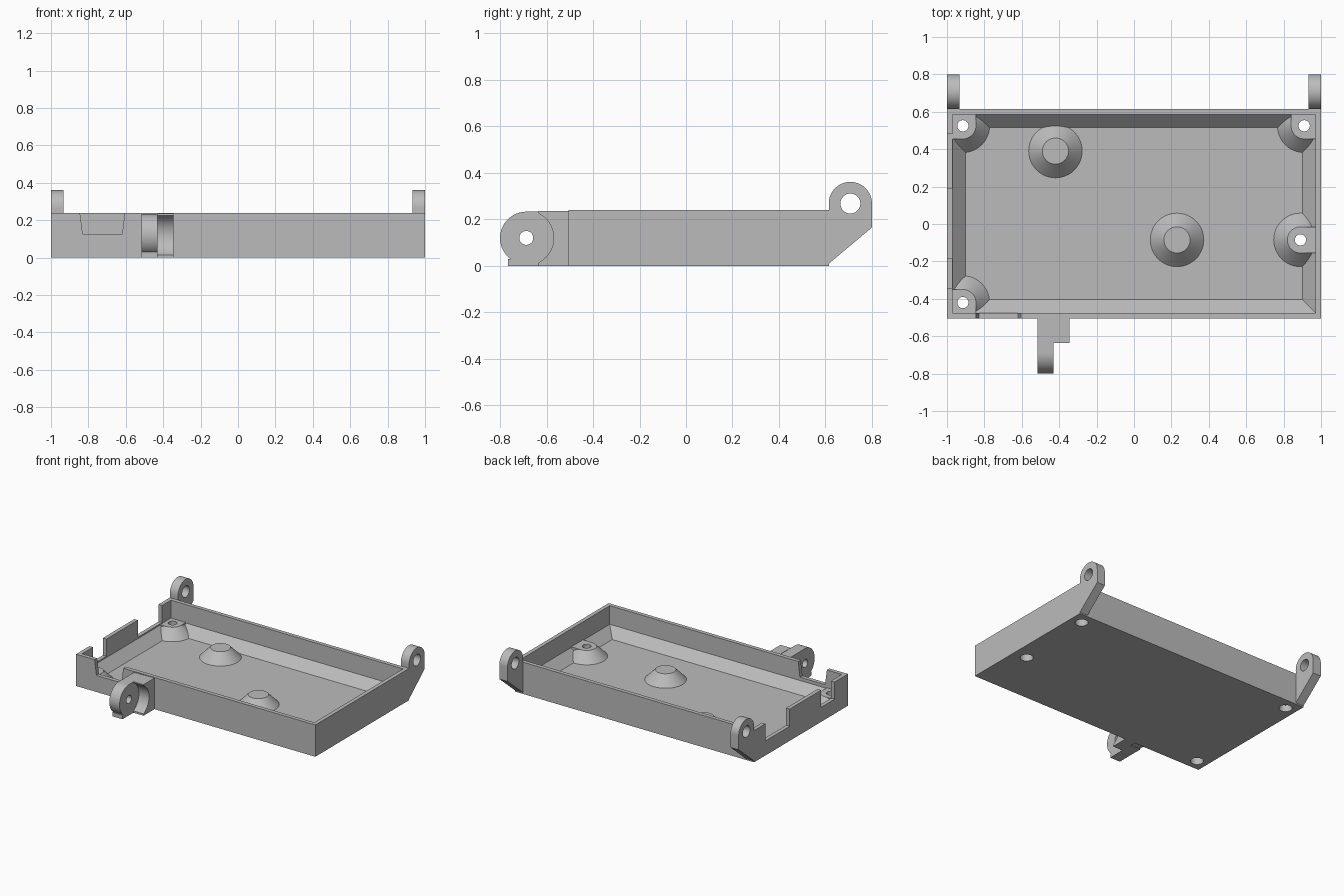
import bpy, bmesh, math
from mathutils import Matrix

cube = bpy.data.objects.get("Cube")
if cube:
    bpy.data.objects.remove(cube, do_unlink=True)

mat = bpy.data.materials.new("light grey plastic")
mat.use_nodes = True
GREY = (0.5, 0.5, 0.5, 1)
mat.diffuse_color = GREY
mat.node_tree.nodes["Principled BSDF"].inputs["Base Color"].default_value = GREY

# Tray dimensions
FRONT, BACK, TOP = -0.505, 0.615, 0.24
FLOOR, RISE, NOTCH = 0.03, 0.1, 0.11
INNER = (-0.97, 0.97, -0.475, 0.585)


def finish(name, bm):
    bmesh.ops.recalc_face_normals(bm, faces=bm.faces)
    me = bpy.data.meshes.new(name)
    bm.to_mesh(me)
    bm.free()
    ob = bpy.data.objects.new(name, me)
    bpy.context.collection.objects.link(ob)
    me.materials.append(mat)
    return ob


def loft(name, rings):
    """Closed solid through rings of matching points."""
    bm = bmesh.new()
    loops = [[bm.verts.new(p) for p in ring] for ring in rings]
    for a, b in zip(loops, loops[1:]):
        for i in range(len(a)):
            j = (i + 1) % len(a)
            bm.faces.new((a[i], a[j], b[j], b[i]))
    bm.faces.new(loops[0])
    bm.faces.new(loops[-1])
    return finish(name, bm)


def rect(x0, x1, y0, y1, z):
    return [(x0, y0, z), (x1, y0, z), (x1, y1, z), (x0, y1, z)]


def box(name, x0, x1, y0, y1, z0, z1):
    return loft(name, [rect(x0, x1, y0, y1, z0), rect(x0, x1, y0, y1, z1)])


def side_profile(name, yz, x0, x1):
    return loft(name, [[(x, y, z) for y, z in yz] for x in (x0, x1)])


def cone(name, x, y, r0, r1, z0, z1):
    bm = bmesh.new()
    bmesh.ops.create_cone(bm, cap_ends=True, segments=48, radius1=r0, radius2=r1,
                          depth=z1 - z0, matrix=Matrix.Translation((x, y, (z0 + z1) / 2)))
    return finish(name, bm)


def arc(y, z, r, start, end, n=32):
    angles = [math.radians(start + (end - start) * i / n) for i in range(n + 1)]
    return [(y + r * math.cos(a), z + r * math.sin(a)) for a in angles]


def combine(ob, other, operation):
    mod = ob.modifiers.new("cut", 'BOOLEAN')
    mod.operation, mod.solver, mod.object = operation, 'EXACT', other
    bpy.ops.object.select_all(action='DESELECT')
    bpy.context.view_layer.objects.active = ob
    ob.select_set(True)
    bpy.ops.object.modifier_apply(modifier=mod.name)
    bpy.data.objects.remove(other, do_unlink=True)


def smooth(ob):
    bpy.ops.object.select_all(action='DESELECT')
    bpy.context.view_layer.objects.active = ob
    ob.select_set(True)
    bpy.ops.object.shade_smooth_by_angle(angle=math.radians(25))


# Tray with a bevelled cavity
tray = box("tray", -1, 1, FRONT, BACK, 0, TOP)
x0, x1, y0, y1 = INNER
c = RISE - FLOOR
combine(tray, loft("cavity", [rect(x0 + c, x1 - c, y0 + c, y1 - c, FLOOR),
                              rect(*INNER, RISE), rect(*INNER, 0.4)]), 'DIFFERENCE')

# Openings either side of the raised tab in the right wall
for ya, yb in ((-0.345, -0.185), (0.19, 0.48)):
    combine(tray, box("side_opening", -1.1, -0.965, ya, yb, NOTCH, 0.4), 'DIFFERENCE')

# Tapered notch in the front wall
notch = [[(-0.83, y, 0.125), (-0.62, y, 0.125), (-0.605, y, TOP + 0.001),
          (-0.605, y, 0.4), (-0.845, y, 0.4), (-0.845, y, TOP + 0.001)] for y in (-0.6, -0.47)]
combine(tray, loft("front_notch", notch), 'DIFFERENCE')

# Screw posts: a flared foot with a block that joins it to the walls
POST_TOP, R = 0.105, 0.07
posts = [(-0.915, 0.525, -1, 1), (0.91, 0.525, 1, 1), (0.89, -0.085, 1, 0), (-0.915, -0.42, -1, -1)]
for x, y, sx, sy in posts:
    post = cone("post", x, y, 0.145, R, FLOOR - 0.002, POST_TOP)
    xa, xb = sorted((x, sx * 0.985))
    ya, yb = (y - R, y + R)
    if sy:
        wall = 0.6 if sy > 0 else -0.49
        ya, yb = sorted((y - sy * R, wall))
    combine(post, box("web_x", xa, xb, ya, yb, 0.02, POST_TOP), 'UNION')
    if sy:
        xa, xb = sorted((x - sx * R, sx * 0.985))
        ya, yb = sorted((y, wall))
        combine(post, box("web_y", xa, xb, ya, yb, 0.02, POST_TOP), 'UNION')
    combine(post, box("limit", -0.985, 0.985, -0.49, 0.6, 0, 0.2), 'INTERSECT')
    combine(tray, post, 'UNION')
for x, y, sx, sy in posts:
    combine(tray, cone("screw_hole", x, y, 0.03, 0.03, -0.1, 0.3), 'DIFFERENCE')
    combine(tray, cone("screw_head", x, y, 0.045, 0.045, -0.1, 0.05), 'DIFFERENCE')

# Support mounds on the floor
for x, y in ((-0.42, 0.39), (0.23, -0.085)):
    combine(tray, cone("mound", x, y, 0.145, R, FLOOR - 0.002, POST_TOP), 'UNION')
smooth(tray)

# Rear hinge ears
for name, xa in (("right_rear_ear", -1), ("left_rear_ear", 0.932)):
    profile = [(BACK, 0.01), (0.8, 0.165)] + arc(0.707, 0.268, 0.093, 0, 180) + [(BACK, 0.268)]
    ear = side_profile(name, profile, xa, xa + 0.068)
    combine(ear, side_profile("pin_hole", arc(0.707, 0.268, 0.043, 0, 350, 35), -2, 2), 'DIFFERENCE')
    smooth(ear)

# Front hinge: disc knuckle, foot and a hollowed block beside it
HY, HZ = -0.687, 0.12
knuckle = side_profile("front_knuckle", arc(HY, HZ, 0.113, 90, 270) + [(FRONT, 0.007), (FRONT, 0.233)],
                       -0.515, -0.43)
combine(knuckle, box("foot", -0.515, -0.43, -0.765, -0.55, 0, 0.03), 'UNION')
combine(knuckle, side_profile("pin_hole", arc(HY, HZ, 0.03, 0, 350, 35), -2, 2), 'DIFFERENCE')
smooth(knuckle)

block = side_profile("front_hinge_block",
                     [(FRONT, 0.235), (-0.635, 0.235)] + arc(HY, HZ, 0.118, 64, -64) +
                     [(-0.635, 0.0), (FRONT, 0.0)], -0.43, -0.345)
smooth(block)
